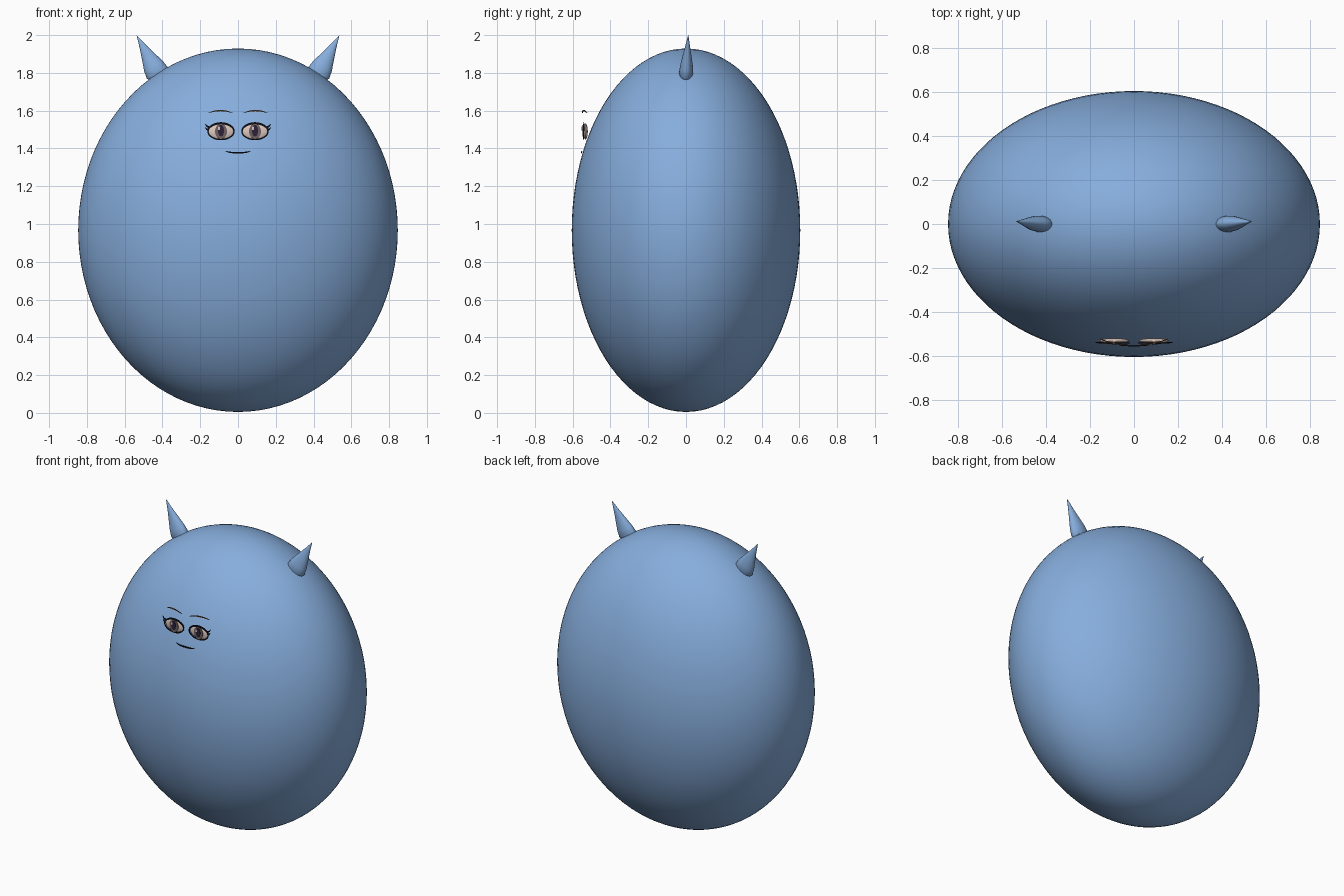
import bpy, bmesh, math
from mathutils import Vector

cube = bpy.data.objects.get("Cube")
if cube:
    bpy.data.objects.remove(cube)


def material(name, rgb):
    m = bpy.data.materials.new(name)
    m.use_nodes = True
    m.diffuse_color = (*rgb, 1)
    m.node_tree.nodes["Principled BSDF"].inputs["Base Color"].default_value = (*rgb, 1)
    return m


blue = material("sky blue", (0.24, 0.42, 0.72))
black = material("ink black", (0.005, 0.005, 0.008))
cream = material("eye cream", (0.72, 0.58, 0.52))
grey = material("iris grey", (0.16, 0.12, 0.13))
plum = material("pupil plum", (0.025, 0.015, 0.04))
brown = material("brow brown", (0.16, 0.07, 0.025))


def finish(name, bm, mat, smooth=False):
    bmesh.ops.recalc_face_normals(bm, faces=bm.faces)
    mesh = bpy.data.meshes.new(name)
    bm.to_mesh(mesh)
    bm.free()
    mesh.materials.append(mat)
    for p in mesh.polygons:
        p.use_smooth = smooth
    ob = bpy.data.objects.new(name, mesh)
    bpy.context.collection.objects.link(ob)
    return ob


def ellipsoid(name, centre, radii, mat, segs, rings):
    bm = bmesh.new()
    bmesh.ops.create_uvsphere(bm, u_segments=segs, v_segments=rings, radius=1)
    bmesh.ops.scale(bm, vec=radii, verts=bm.verts)
    bmesh.ops.translate(bm, vec=centre, verts=bm.verts)
    return finish(name, bm, mat, True)


def oval(name, x, z, rx, rz, y, mat, n=28):
    """Thin oval plate facing the front."""
    bm = bmesh.new()
    rings = [[bm.verts.new((x + rx * math.cos(math.tau * i / n), d,
                            z + rz * math.sin(math.tau * i / n))) for i in range(n)]
             for d in (y, y + 0.004)]
    for r in rings:
        bm.faces.new(r)
    for i in range(n):
        j = (i + 1) % n
        bm.faces.new((rings[0][i], rings[0][j], rings[1][j], rings[1][i]))
    return finish(name, bm, mat)


def stroke(name, path, widths, mat, closed=False):
    """Thin ribbon along a path of (x, y, z) points, facing the front."""
    bm = bmesh.new()
    pts = [Vector(p) for p in path]
    n = len(pts)
    rows = []
    for i, p in enumerate(pts):
        a = pts[i - 1] if closed or i else p
        b = pts[(i + 1) % n] if closed or i < n - 1 else p
        t = b - a
        side = Vector((-t.z, 0, t.x)).normalized() * widths[i] / 2
        back = Vector((0, 0.004, 0))
        rows.append([bm.verts.new(q) for q in
                     (p + side, p - side, p - side + back, p + side + back)])
    for i in range(n if closed else n - 1):
        a, b = rows[i], rows[(i + 1) % n]
        for k in range(4):
            m = (k + 1) % 4
            bm.faces.new((a[k], a[m], b[m], b[k]))
    if not closed:
        bm.faces.new(rows[0])
        bm.faces.new(rows[-1])
    return finish(name, bm, mat)


def horn(name, s):
    """Flattened spike with a rounded root; rings run along the axis."""
    n = 24
    base, tip = Vector((0.425 * s, 0, 1.795)), Vector((0.537 * s, 0.012, 2.0))
    axis = (tip - base).normalized()
    across = axis.cross(Vector((0, 1, 0))).normalized()
    bm = bmesh.new()
    rows = []
    for t, wide, deep in ((-.12, .03, .018), (-.06, .054, .03), (.03, .063, .037),
                          (.2, .056, .034), (.4, .041, .026), (.7, .019, .013), (.97, .002, .002)):
        c = base.lerp(tip, t)
        rows.append([bm.verts.new(c + across * wide * math.cos(math.tau * i / n)
                                  + Vector((0, deep * math.sin(math.tau * i / n), 0)))
                     for i in range(n)])
    for a, b in zip(rows, rows[1:]):
        for i in range(n):
            j = (i + 1) % n
            bm.faces.new((a[i], a[j], b[j], b[i]))
    bm.faces.new(rows[0])
    point = bm.verts.new(tip)
    for i in range(n):
        bm.faces.new((rows[-1][i], rows[-1][(i + 1) % n], point))
    return finish(name, bm, blue, True)


# Egg-shaped body
ellipsoid("body", (0, 0, 0.967), (0.846, 0.605, 0.962), blue, 96, 48)

for side, s in (("left", 1), ("right", -1)):
    horn(side + "_horn", s)

    # Eye: flat ball, iris, pupil and glint
    ex, ez = 0.09 * s, 1.49
    ellipsoid(side + "_eye", (ex, -0.532, ez), (0.068, 0.012, 0.042), cream, 32, 16)
    oval(side + "_iris", ex, ez, 0.032, 0.04, -0.546, grey)
    oval(side + "_pupil", ex, ez + 0.004, 0.016, 0.03, -0.549, plum)
    oval(side + "_glint", ex - 0.011, ez + 0.016, 0.006, 0.01, -0.552, cream, 12)

    # Eyelid outline, heavier on top
    ring = [math.tau * i / 40 for i in range(40)]
    stroke(side + "_eyelid",
           [(ex + 0.069 * math.cos(a), -0.543, ez + 0.043 * math.sin(a)) for a in ring],
           [0.007 + 0.005 * max(0, math.sin(a)) for a in ring], black, True)

    # Lashes at the outer corner
    for k, (x, z, dx, dz) in enumerate(((0.15, 1.51, 0.026, 0.022),
                                        (0.156, 1.497, 0.018, 0.014))):
        stroke(f"{side}_lash_{k + 1}",
               [(s * x, -0.541, z), (s * (x + dx * 0.6), -0.541, z + dz * 0.4),
                (s * (x + dx), -0.54, z + dz)], [0.012, 0.008, 0.001], black)

    # Arched brow, curving back towards the temple
    us = [i / 10 for i in range(11)]
    stroke(side + "_brow",
           [(s * (0.03 + 0.125 * u), -0.55 + 0.025 * u * u,
             1.588 + 0.05 * u * (1 - u)) for u in us],
           [0.002 + 0.005 * math.sin(math.pi * u) for u in us], brown)

# Gently smiling mouth
us = [i / 12 * 2 - 1 for i in range(13)]
stroke("mouth", [(0.065 * u, -0.557 + 0.004 * u * u, 1.378 + 0.008 * u ** 4) for u in us],
       [0.009 - 0.006 * u * u for u in us], black)
